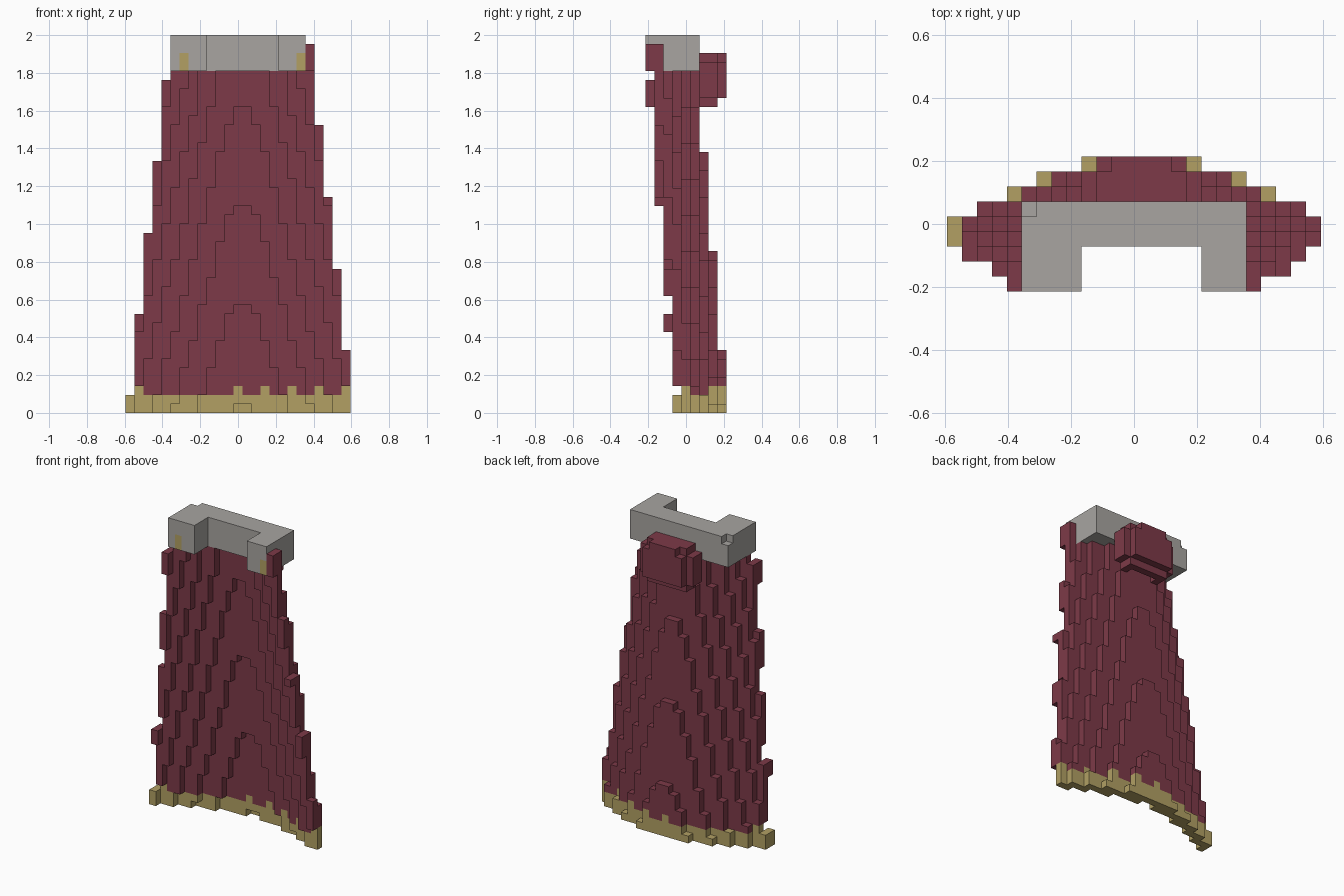
import bpy
import bmesh
import math
from itertools import product

cube = bpy.data.objects.get("Cube")
if cube:
    bpy.data.objects.remove(cube, do_unlink=True)

NX, NY, NZ = 25, 9, 42
V = 2 / NZ


def material(name, rgb):
    m = bpy.data.materials.new(name)
    m.use_nodes = True
    m.diffuse_color = (*rgb, 1)
    m.node_tree.nodes["Principled BSDF"].inputs["Base Color"].default_value = (*rgb, 1)
    return m


red = material("wine red cloth", (0.205, 0.042, 0.065))
gold = material("dull gold", (0.445, 0.352, 0.127))
grey = material("warm grey", (0.392, 0.376, 0.356))


def box(i0, i1, j0, j1, k0, k1):
    """Cells of a block, ends included."""
    return set(product(range(i0, i1 + 1), range(j0, j1 + 1), range(k0, k1 + 1)))


def build(name, cells, mat, solid):
    """Mesh the outer faces of a set of cells."""
    bm = bmesh.new()
    verts = {}

    def vert(p):
        if p not in verts:
            verts[p] = bm.verts.new(((p[0] - NX / 2) * V, (p[1] - NY / 2) * V, p[2] * V))
        return verts[p]

    for c in sorted(cells):
        for axis, side in product(range(3), (0, 1)):
            n = list(c)
            n[axis] += 2 * side - 1
            if tuple(n) in solid:
                continue
            loop = []
            for a, b in ((0, 0), (1, 0), (1, 1), (0, 1)):
                p = list(c)
                p[axis] += side
                p[(axis + 1) % 3] += a
                p[(axis + 2) % 3] += b
                loop.append(vert(tuple(p)))
            bm.faces.new(loop if side else loop[::-1])
    # Join flat areas into large faces
    bmesh.ops.dissolve_limit(bm, angle_limit=0.01, verts=bm.verts, edges=bm.edges)
    me = bpy.data.meshes.new(name)
    bm.to_mesh(me)
    bm.free()
    me.materials.append(mat)
    bpy.context.collection.objects.link(bpy.data.objects.new(name, me))


# Collar: a back bar with two forward arms and one chipped corner
collar = box(5, 19, 0, 5, 38, 41) - box(9, 16, 0, 2, 38, 41) - {(5, 5, 41)}
clasps = box(6, 6, 0, 0, 38, 39) | box(19, 19, 0, 0, 38, 39)
collar -= clasps

# Rolled hood at the back of the neck, hollow underneath
hood = box(9, 16, 6, 7, 35, 38) | box(10, 15, 6, 7, 34, 39) | box(10, 15, 8, 8, 35, 38)
hood |= box(11, 14, 8, 8, 39, 39)
hood -= box(11, 14, 6, 6, 34, 36) | box(11, 14, 7, 7, 35, 36)

# Cloak: a curved sheet that flares and sweeps backwards towards the hem
cloak = set()
for i, k in product(range(NX), range(NZ)):
    top = min(2 + 8.75 * i, 7 + 8.5 * (NX - 1 - i))
    if k >= round(top) or (5 <= i <= 19 and k >= 38):
        continue
    across = abs(i - 12.5) - 0.5
    half_width = 12.5 - 0.115 * k
    drop = 50 * (across / half_width) ** 1.4
    for j in range(NY):
        start = 12 + 11 * (6 - j)
        if start <= k + drop < start + 17:
            cloak.add((i, j, k))
cloak -= collar | clasps | hood

# Hem band with small raised teeth
teeth = {1} | set(range(12, NX, 3))
hem = {c for c in cloak if c[2] < 2 + (c[0] in teeth)}
cloak -= hem

solid = collar | clasps | hood | cloak | hem
for name, cells, mat in (("collar", collar, grey), ("collar_clasps", clasps, gold),
                         ("hood", hood, red), ("cloak", cloak, red), ("hem_trim", hem, gold)):
    build(name, cells, mat, solid)
